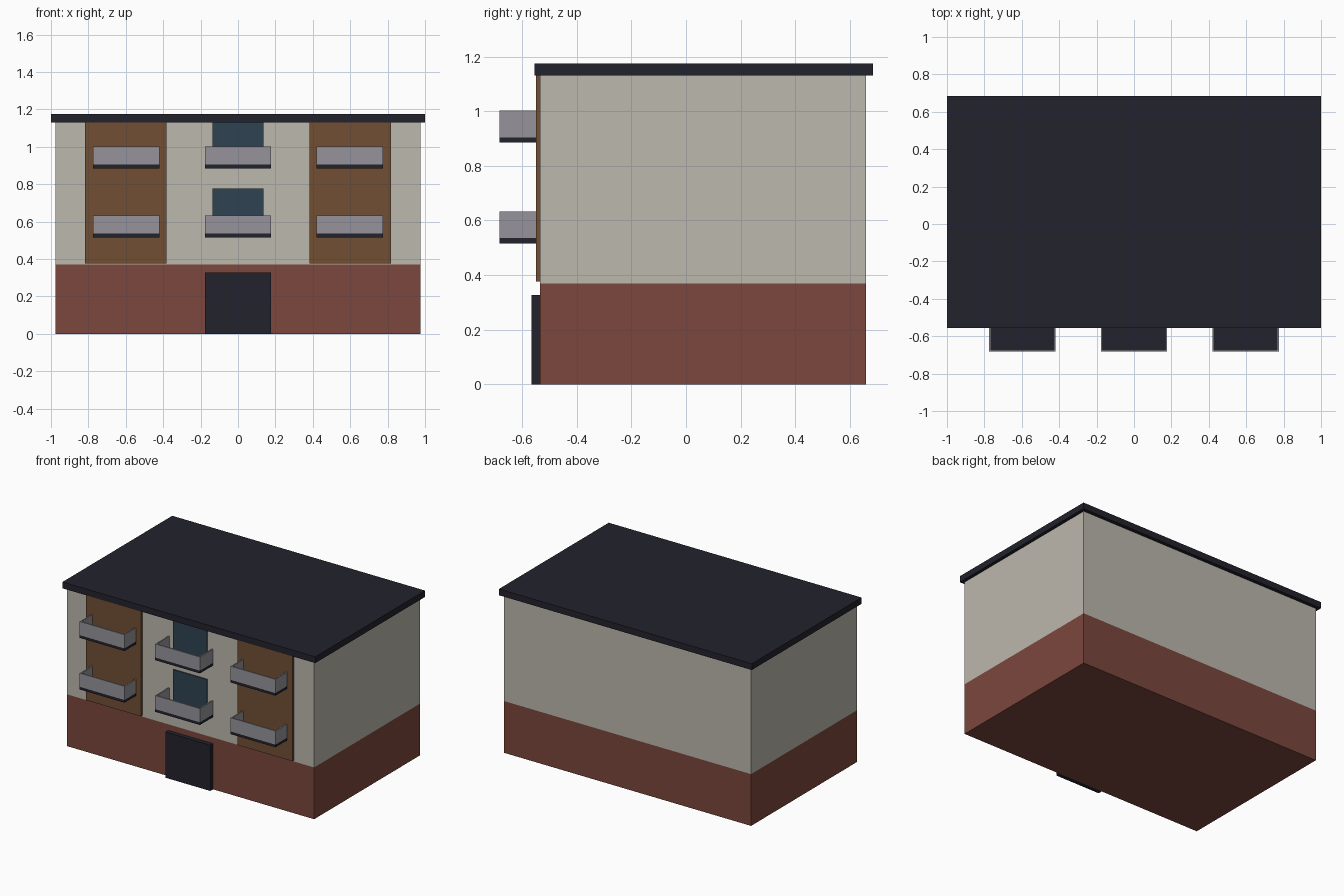
import bpy
import bmesh

cube = bpy.data.objects.get("Cube")
if cube:
    bpy.data.objects.remove(cube, do_unlink=True)


def srgb(*rgb):
    return [((c / 255 + 0.055) / 1.055) ** 2.4 for c in rgb] + [1.0]


def material(name, *rgb):
    m = bpy.data.materials.new(name)
    m.use_nodes = True
    m.diffuse_color = srgb(*rgb)
    m.node_tree.nodes["Principled BSDF"].inputs["Base Color"].default_value = srgb(*rgb)
    return m


brick = material("brick red", 124, 71, 61)
plaster = material("cream plaster", 188, 184, 174)
wood = material("wood brown", 113, 78, 51)
slate = material("dark slate", 34, 34, 44)
glass = material("window blue", 47, 68, 82)
metal = material("railing grey", 150, 148, 155)


def add_box(bm, x, y, z):
    """Add a box spanning the given (low, high) ranges."""
    verts = bmesh.ops.create_cube(bm, size=1)["verts"]
    for v in verts:
        v.co = [r[0] if c < 0 else r[1] for c, r in zip(v.co, (x, y, z))]


def part(name, mat, *boxes):
    bm = bmesh.new()
    for b in boxes:
        add_box(bm, *b)
    mesh = bpy.data.meshes.new(name)
    bm.to_mesh(mesh)
    bm.free()
    mesh.materials.append(mat)
    obj = bpy.data.objects.new(name, mesh)
    bpy.context.collection.objects.link(obj)
    return obj


FRONT, BACK, HALF = -0.535, 0.66, 0.977
BAND, EAVES = 0.37, 1.13

# Main volume and roof slab
part("ground_floor", brick, ((-HALF, HALF), (FRONT, BACK), (0, BAND)))
part("upper_floors", plaster, ((-HALF, HALF), (FRONT, BACK), (BAND, EAVES)))
part("roof", slate, ((-1, 1), (-0.555, 0.685), (EAVES, 1.175)))

# Entrance door
part("front_door", slate, ((-0.177, 0.177), (-0.566, FRONT), (0, 0.327)))

# Wooden cladding either side
for side, x in (("right", (-0.817, -0.382)), ("left", (0.382, 0.817))):
    part(side + "_cladding", wood, (x, (-0.55, FRONT), (0.377, EAVES)))

# Windows and balconies on each upper floor
W, OUT, T = 0.177, -0.683, 0.009
for floor, z in (("first", 0.516), ("second", 0.885)):
    deck, rail = z + 0.019, z + 0.117
    part(floor + "_window", glass,
         ((-0.135, 0.135), (FRONT - 0.009, FRONT), (deck, min(z + 0.26, EAVES))))
    for side, cx in (("right", -0.597), ("centre", 0), ("left", 0.597)):
        lo, hi = cx - W, cx + W
        name = f"{floor}_{side}_balcony"
        part(name + "_floor", slate, ((lo, hi), (OUT, FRONT), (z, deck)))
        part(name + "_railing", metal,
             ((lo, hi), (OUT, OUT + T), (deck, rail)),
             ((lo, lo + T), (OUT + T, FRONT), (deck, rail)),
             ((hi - T, hi), (OUT + T, FRONT), (deck, rail)))
